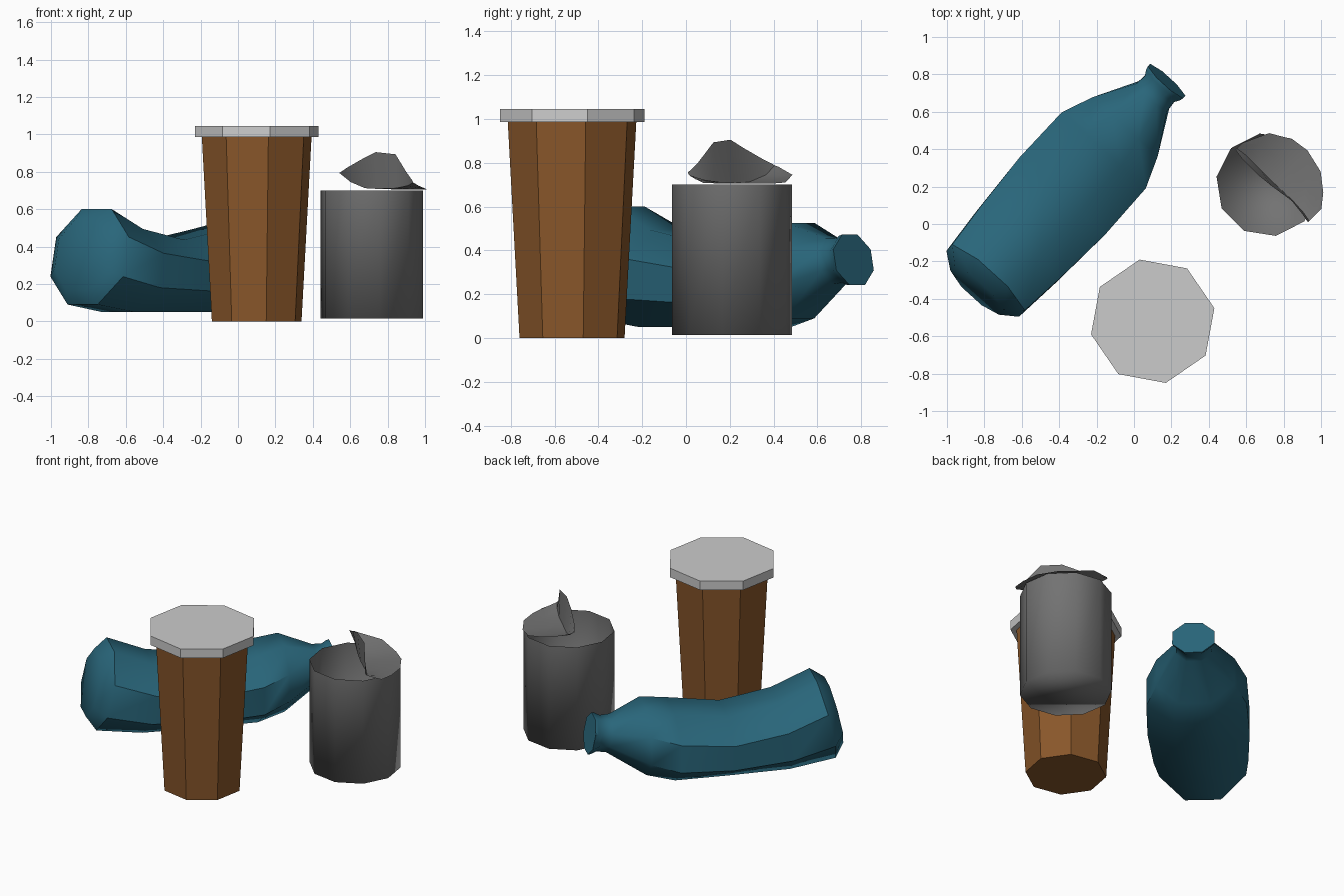
import bpy, math
from mathutils import Vector

if "Cube" in bpy.data.objects:
    bpy.data.objects.remove(bpy.data.objects["Cube"])


def material(name, rgb):
    m = bpy.data.materials.new(name)
    m.diffuse_color = (*rgb, 1)
    m.use_nodes = True
    m.node_tree.nodes["Principled BSDF"].inputs["Base Color"].default_value = m.diffuse_color
    return m


def make(name, verts, faces, mat=None, smooth=None):
    me = bpy.data.meshes.new(name)
    me.from_pydata(verts, [], faces)
    me.update()
    ob = bpy.data.objects.new(name, me)
    bpy.context.collection.objects.link(ob)
    if mat:
        me.materials.append(mat)
    if smooth:
        bpy.ops.object.select_all(action='DESELECT')
        ob.select_set(True)
        bpy.context.view_layer.objects.active = ob
        bpy.ops.object.shade_smooth_by_angle(angle=math.radians(smooth))
    return ob


def loft(name, rings, mat=None, smooth=None, close_top=True):
    """Skin a list of equal-length rings, capping the ends."""
    n = len(rings[0])
    verts = [v for r in rings for v in r]
    faces = [(k * n + i, k * n + (i + 1) % n, (k + 1) * n + (i + 1) % n, (k + 1) * n + i)
             for k in range(len(rings) - 1) for i in range(n)]
    faces.append(tuple(reversed(range(n))))
    if close_top:
        faces.append(tuple(range(len(verts) - n, len(verts))))
    return make(name, verts, faces, mat, smooth)


def circle(cx, cy, z, r, n, phase):
    angles = [math.radians(phase) + 2 * math.pi * i / n for i in range(n)]
    return [(cx + r * math.cos(a), cy + r * math.sin(a), z) for a in angles]


brown = material("brown", (0.25, 0.095, 0.023))
teal = material("teal", (0.022, 0.132, 0.195))
tin = material("dark_tin", (0.17, 0.17, 0.17))

# Paper cup and its flat lid
loft("cup", [circle(0.1, -0.52, z, r, 8, 12) for z, r in ((0, 0.245), (0.99, 0.30))], brown)
loft("cup_lid", [circle(0.1, -0.52, z, 0.337, 8, 12) for z in (0.985, 1.045)])

# Open tin can
CAN = Vector((0.715, 0.21, 0))
loft("can", [circle(CAN.x, CAN.y, z, 0.277, 10, 135) for z in (0.015, 0.70)],
     tin, 120, close_top=False)

# Can lid: half lies on the rim, half is folded upright
S = Vector((1, -1, 0)) / math.sqrt(2)
T = Vector((1, 1, 0)) / math.sqrt(2)
# s along fold, then (t, z) of rim edge, middle, fold and raised edge
columns = [
    (-0.255, (0.06, 0.775), (0.045, 0.782), (0.02, 0.788), (0.01, 0.793)),
    (-0.19, (0.20, 0.745), (0.12, 0.742), (0.03, 0.745), (0.0, 0.82)),
    (-0.08, (0.265, 0.71), (0.14, 0.71), (0.03, 0.712), (0.0, 0.865)),
    (0.02, (0.28, 0.705), (0.14, 0.706), (0.03, 0.708), (0.01, 0.905)),
    (0.15, (0.25, 0.705), (0.14, 0.706), (0.035, 0.712), (0.03, 0.893)),
    (0.24, (0.18, 0.705), (0.10, 0.715), (0.03, 0.725), (0.02, 0.80)),
    (0.295, (0.11, 0.708), (0.06, 0.725), (0.02, 0.742), (0.01, 0.755)),
]
lid_verts = [CAN + S * s + T * t + Vector((0, 0, z)) for s, *row in columns for t, z in row]
lid_faces = [(4 * c + r, 4 * c + r + 1, 4 * c + r + 5, 4 * c + r + 4)
             for c in range(len(columns) - 1) for r in range(3)]
make("can_lid", lid_verts, lid_faces, tin, 60)

# Bent, squashed bottle: rings along a diagonal axis
BASE = Vector((-0.80, -0.31, 0))
U = Vector((0.672, 0.741, 0))
P = Vector((-0.741, 0.672, 0))


def bottle_ring(l, zc, w, h, tilt):
    ring = []
    for i in range(8):
        a = math.radians(22.5 + 45 * i)
        k = math.cos(math.radians(22.5))
        dz = h * math.sin(a) / k
        ring.append(BASE + U * (l + tilt * dz) + P * (w * math.cos(a) / k)
                    + Vector((0, 0, zc + dz)))
    return ring


# distance along axis, centre height, half width, half height, lean
profile = [
    (-0.06, 0.36, 0.175, 0.19, 0.22),
    (0.01, 0.345, 0.262, 0.255, 0.22),
    (0.27, 0.272, 0.286, 0.222, 0.15),
    (0.62, 0.243, 0.308, 0.193, 0.0),
    (0.95, 0.27, 0.303, 0.22, 0.0),
    (1.12, 0.308, 0.235, 0.218, 0.0),
    (1.34, 0.35, 0.110, 0.105, -0.2),
    (1.40, 0.353, 0.104, 0.100, -0.2),
    (1.43, 0.355, 0.122, 0.112, -0.2),
    (1.45, 0.357, 0.127, 0.115, -0.2),
]
# rings run toward +U with P to the left, so reverse them to face outward
loft("bottle", [bottle_ring(*p)[::-1] for p in profile], teal, 46)
